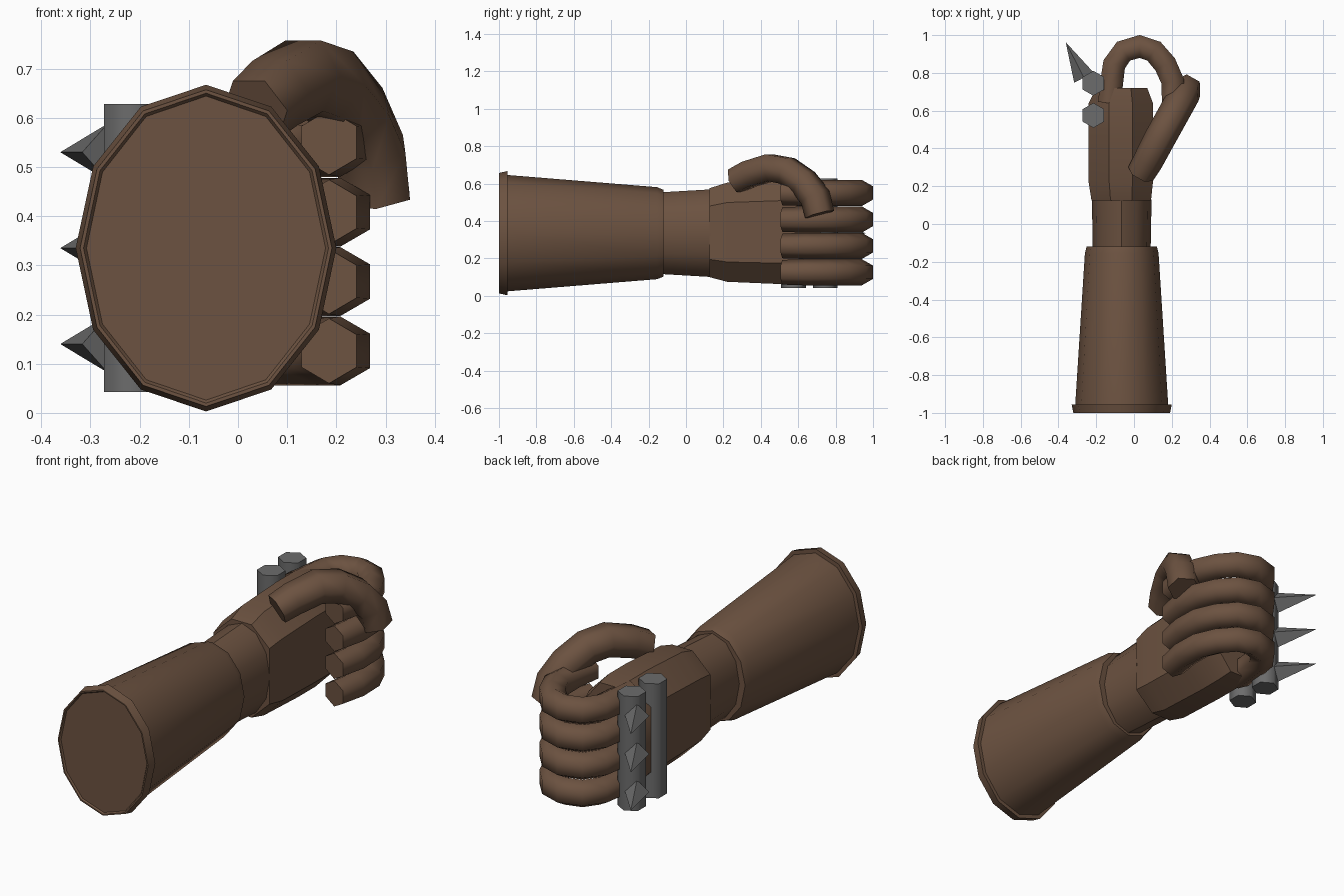
import bpy, bmesh, math
from mathutils import Vector as V

if "Cube" in bpy.data.objects:
    bpy.data.objects.remove(bpy.data.objects["Cube"])


def material(name, col):
    m = bpy.data.materials.new(name)
    m.diffuse_color = (*col, 1)
    m.use_nodes = True
    m.node_tree.nodes["Principled BSDF"].inputs["Base Color"].default_value = m.diffuse_color
    return m


LEATHER = material("brown_leather", (0.15, 0.085, 0.052))
STEEL = material("dark_steel", (0.15, 0.15, 0.15))


def loft(name, rings, mat, smooth=40):
    """Skin a list of equal-length point rings and cap both ends."""
    bm = bmesh.new()
    vs = [[bm.verts.new(p) for p in r] for r in rings]
    n = len(rings[0])
    for a, b in zip(vs, vs[1:]):
        for i in range(n):
            j = (i + 1) % n
            bm.faces.new((a[i], a[j], b[j], b[i]))
    bm.faces.new(vs[0][::-1])
    bm.faces.new(vs[-1])
    bmesh.ops.recalc_face_normals(bm, faces=bm.faces)
    me = bpy.data.meshes.new(name)
    bm.to_mesh(me)
    bm.free()
    me.materials.append(mat)
    ob = bpy.data.objects.new(name, me)
    bpy.context.collection.objects.link(ob)
    if smooth:
        bpy.ops.object.select_all(action='DESELECT')
        ob.select_set(True)
        bpy.context.view_layer.objects.active = ob
        bpy.ops.object.shade_smooth_by_angle(angle=math.radians(smooth))
    return ob


def ellipse(y, rx, rz, cx=-0.065, cz=0.335, n=12):
    return [(cx + rx * math.sin(math.tau * i / n), y,
             cz + rz * math.cos(math.tau * i / n)) for i in range(n)]


def tube(name, path, radii, ref, mat, n=6, smooth=65):
    """Sweep an n-gon along a path; one corner points along ref."""
    path = [V(p) for p in path]
    rings = []
    for i, p in enumerate(path):
        t = (path[min(i + 1, len(path) - 1)] - path[max(i - 1, 0)]).normalized()
        a = V(ref) - t * t.dot(V(ref))
        a.normalize()
        b = t.cross(a)
        rings.append([p + radii[i] * (a * math.cos(math.tau * k / n) + b * math.sin(math.tau * k / n))
                      for k in range(n)])
    return loft(name, rings, mat, smooth)


# Flared forearm cuff with rim and slightly recessed end
loft("cuff", [ellipse(*r) for r in [
    (-0.992, 0.243, 0.309), (-1.0, 0.249, 0.315), (-1.0, 0.256, 0.322), (-0.955, 0.265, 0.332),
    (-0.955, 0.246, 0.311), (-0.155, 0.195, 0.246), (-0.12, 0.186, 0.232), (-0.12, 0.14, 0.2)]], LEATHER)

# Wrist
loft("wrist", [ellipse(-0.14, 0.153, 0.218), ellipse(0.13, 0.158, 0.234)], LEATHER)


# Palm block with chamfered octagonal section
def palm_ring(y, x0, x1, z0, z1):
    cx, cz = 0.32 * (x1 - x0), 0.2 * (z1 - z0)
    return [(x0 + cx, y, z1), (x1 - cx, y, z1), (x1, y, z1 - cz), (x1, y, z0 + cz),
            (x1 - cx, y, z0), (x0 + cx, y, z0), (x0, y, z0 + cz), (x0, y, z1 - cz)]


loft("palm", [palm_ring(*r) for r in [
    (0.125, -0.225, 0.09, 0.10, 0.575), (0.22, -0.24, 0.10, 0.075, 0.605),
    (0.5, -0.24, 0.10, 0.063, 0.62), (0.64, -0.24, 0.10, 0.063, 0.62),
    (0.72, -0.20, 0.07, 0.075, 0.61)]], LEATHER)

# Four curled fingers
CURL = [(-0.13, 0.64), (-0.118, 0.75), (-0.105, 0.845), (-0.055, 0.915), (0.03, 0.94),
        (0.105, 0.915), (0.165, 0.845), (0.205, 0.755), (0.208, 0.64), (0.185, 0.515)]
for k, z in enumerate((0.55, 0.408, 0.267, 0.126)):
    tube(f"finger_{k + 1}", [(x, y, z) for x, y in CURL], [0.07] * 9 + [0.066],
         (0, 0, 1), LEATHER)

# Thumb arching over the fingers
tube("thumb", [(0.035, 0.265, 0.615), (0.075, 0.335, 0.65), (0.135, 0.45, 0.685),
               (0.185, 0.54, 0.668), (0.235, 0.63, 0.605), (0.268, 0.69, 0.53), (0.28, 0.715, 0.435)],
     [0.075, 0.08, 0.083, 0.083, 0.083, 0.083, 0.08], (0.87, -0.5, 0), LEATHER)

# Knuckle bars
for k, y in enumerate((0.575, 0.745)):
    tube(f"knuckle_bar_{k + 1}", [(-0.215, y, 0.042), (-0.215, y, 0.628)],
         [0.066] * 2, (0, 1, 0), STEEL)

# Spikes on the front bar
for k, z in enumerate((0.53, 0.335, 0.14)):
    tube(f"spike_{k + 1}", [(-0.265, 0.775, z), (-0.36, 0.96, z)], [0.058, 0.0008],
         (0, 0, 1), STEEL, n=4, smooth=0)
